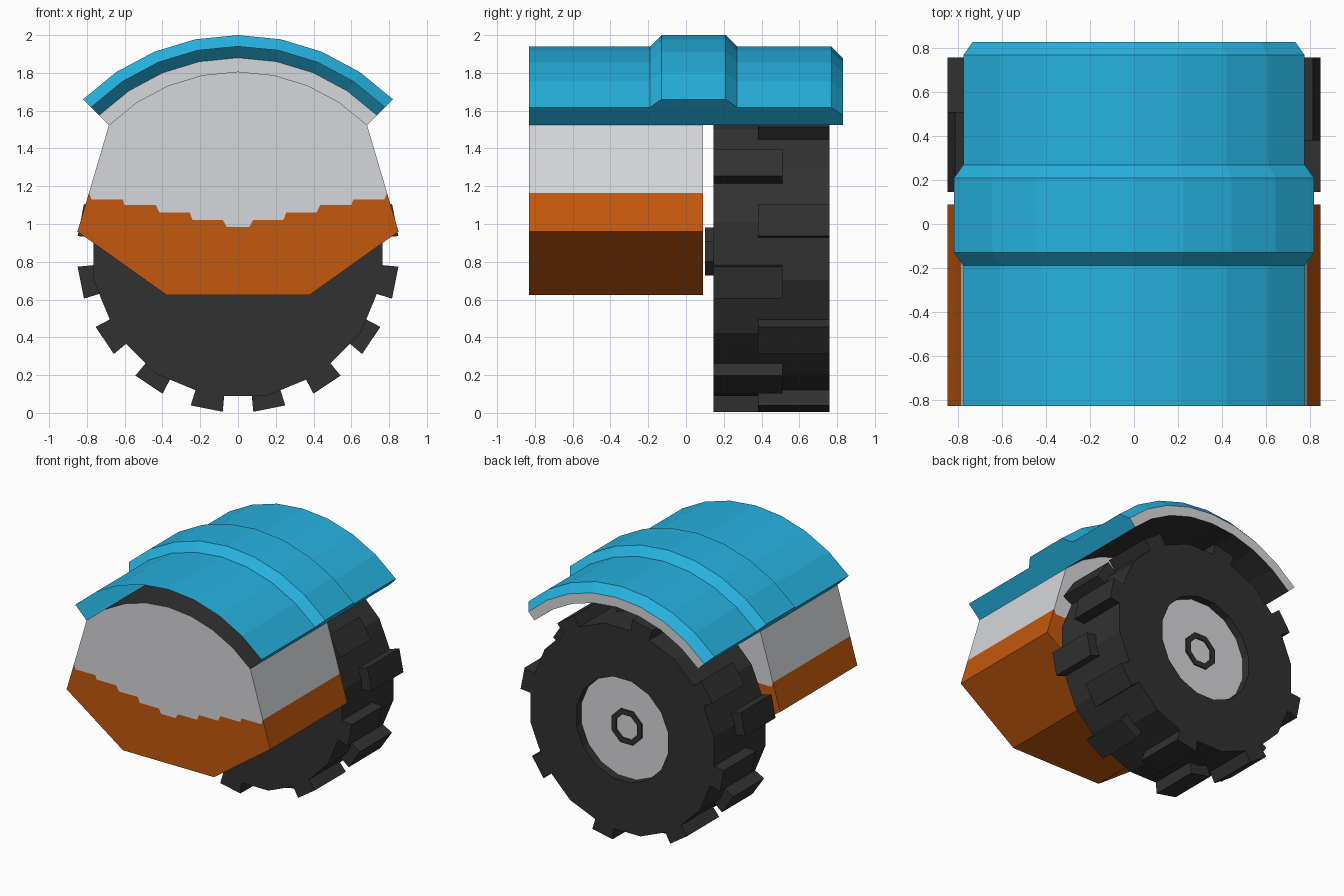
import bpy, bmesh, math

if "Cube" in bpy.data.objects:
    bpy.data.objects.remove(bpy.data.objects["Cube"])


def material(name, rgb):
    m = bpy.data.materials.new(name)
    m.diffuse_color = [(c / 255 / 12.92 if c < 11 else ((c / 255 + 0.055) / 1.055) ** 2.4) for c in rgb] + [1]
    m.use_nodes = True
    m.node_tree.nodes["Principled BSDF"].inputs["Base Color"].default_value = m.diffuse_color
    return m


MATS = [material("blue_paint", (38, 178, 224)), material("light_grey", (214, 215, 219)),
        material("rust_orange", (196, 88, 14)), material("dark_rubber", (49, 49, 49))]
BLUE, GREY, ORANGE, DARK = range(4)


def finish(bm, name):
    bmesh.ops.remove_doubles(bm, verts=bm.verts, dist=1e-4)
    bmesh.ops.recalc_face_normals(bm, faces=bm.faces)
    me = bpy.data.meshes.new(name)
    bm.to_mesh(me)
    bm.free()
    for m in MATS:
        me.materials.append(m)
    ob = bpy.data.objects.new(name, me)
    bpy.context.collection.objects.link(ob)
    return ob


def face(bm, pts, mat):
    f = bm.faces.new([bm.verts.new(p) for p in pts])
    f.material_index = mat


def sweep(bm, profile, mats, angles, cz, down=1):
    """Turn a (y, radius) profile about the y axis; one material per segment."""
    def at(p, a):
        return (p[1] * math.sin(a), p[0], cz - down * p[1] * math.cos(a))
    for a, b in zip(angles, angles[1:]):
        for p, q, m in zip(profile, profile[1:], mats):
            pts = [at(p, a), at(q, a), at(q, b), at(p, b)]
            if p[1] == 0:
                pts = pts[:3]
            elif q[1] == 0:
                pts = [pts[0], pts[1], pts[3]]
            face(bm, pts, m)
    return at


# Mudguard: arched shell with raised band, open at the front
ARC_Z, R_IN = 0.84, 0.9665
arc = [math.radians(-45 + 11.25 * i) for i in range(9)]
guard = [(-0.83, R_IN), (0.83, R_IN), (0.83, 1.04), (0.77, 1.10), (0.27, 1.10),
         (0.21, 1.16), (-0.13, 1.16), (-0.19, 1.10), (-0.83, 1.10)]
bm = bmesh.new()
at = sweep(bm, guard, [DARK, GREY] + [BLUE] * 6, arc, ARC_Z, -1)
for a in (arc[0], arc[-1]):
    face(bm, [at(p, a) for p in guard], BLUE)
finish(bm, "mudguard")

# Body: two-tone block with a stepped paint line on its end faces
half = [(0.06, 0.985), (0.08, 1.02), (0.24, 1.02), (0.255, 1.06), (0.415, 1.06), (0.435, 1.10),
        (0.60, 1.10), (0.61, 1.13), (0.775, 1.13), (0.789, 1.165)]
steps = [(-x, z) for x, z in reversed(half)] + half
lower = [(0.85, 0.96), (0.38, 0.625), (-0.38, 0.625), (-0.85, 0.96)]
top = [(R_IN * math.sin(a), ARC_Z + R_IN * math.cos(a)) for a in reversed(arc)]
Y0, Y1 = -0.83, 0.09
bm = bmesh.new()
for y in (Y0, Y1):
    face(bm, [(x, y, z) for x, z in steps + lower], ORANGE)
    face(bm, [(x, y, z) for x, z in steps + top], GREY)
rim = [steps[-1]] + lower + [steps[0]]
walls = [(p, q, ORANGE) for p, q in zip(rim, rim[1:])]
walls += [(steps[-1], top[0], GREY), (top[-1], steps[0], GREY)]
for p, q, m in walls:
    face(bm, [(p[0], Y0, p[1]), (q[0], Y0, q[1]), (q[0], Y1, q[1]), (p[0], Y1, p[1])], m)
finish(bm, "body")

# Tyre with recessed grey rim disc
WZ = 0.855


def ring(n):
    return [2 * math.pi * (i + 0.5) / n for i in range(n + 1)]


bm = bmesh.new()
sweep(bm, [(0.145, 0), (0.145, 0.78), (0.76, 0.78), (0.76, 0.39), (0.70, 0.39), (0.70, 0)],
      [DARK] * 4 + [GREY], ring(16), WZ)
finish(bm, "tyre")

# Axle hub with orange centre
bm = bmesh.new()
sweep(bm, [(0.10, 0), (0.10, 0.137), (0.71, 0.137), (0.71, 0.095), (0.675, 0.095), (0.675, 0)],
      [DARK] * 4 + [ORANGE], ring(8), WZ)
finish(bm, "axle_hub")

# Tread blocks, alternating between the two tyre edges
bm = bmesh.new()
w = math.radians(5.8)
for k in range(16):
    a = math.radians(11.25 + 22.5 * k)
    y0, y1 = (0.38, 0.76) if k % 2 == 0 else (0.145, 0.51)
    block = [(y0, 0.75), (y0, 0.853), (y1, 0.853), (y1, 0.75), (y0, 0.75)]
    at = sweep(bm, block, [DARK] * 4, [a - w, a + w], WZ)
    for s in (a - w, a + w):
        face(bm, [at(p, s) for p in block[:4]], DARK)
finish(bm, "tread_blocks")
